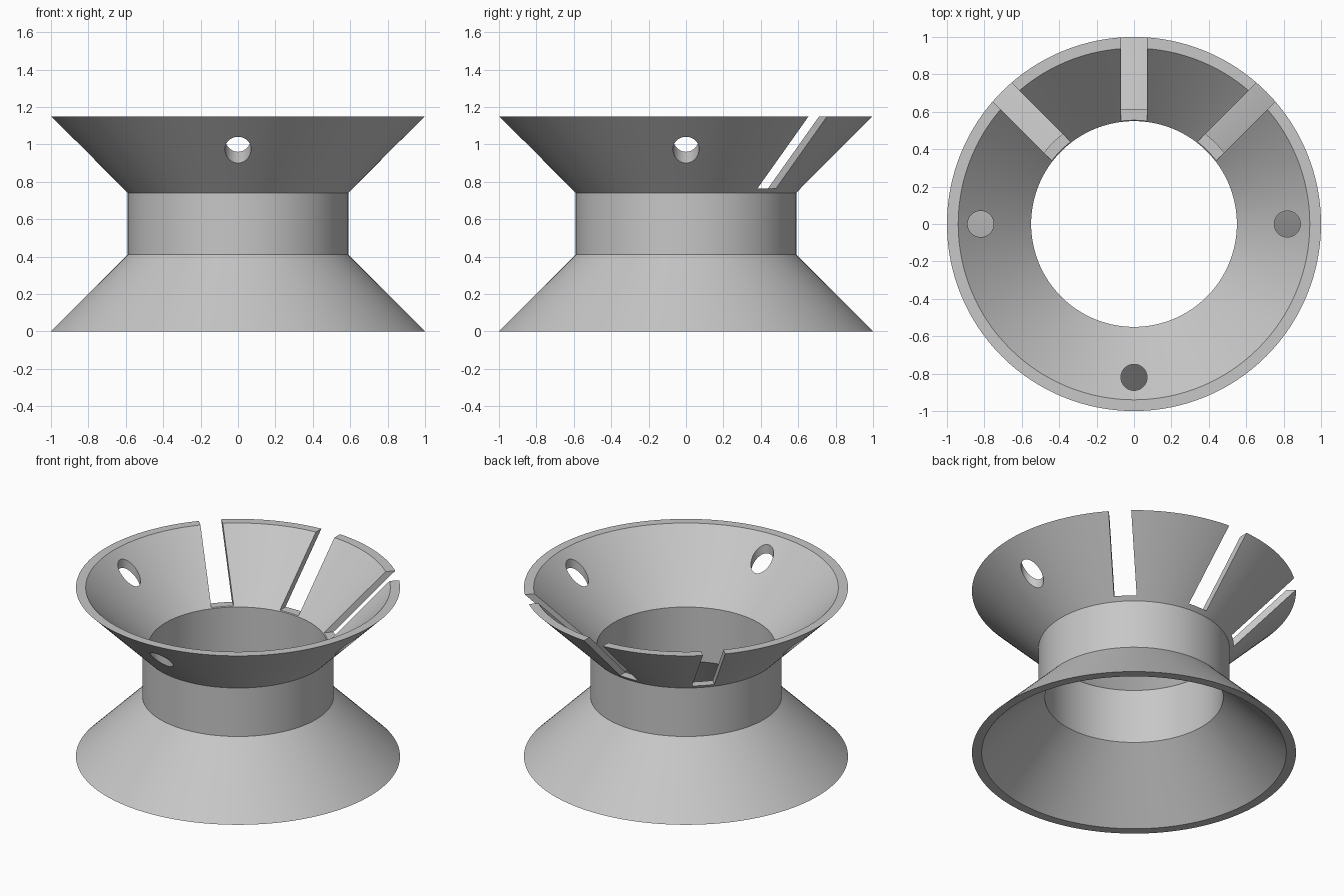
import bpy, bmesh, math
from mathutils import Matrix, Vector

cube = bpy.data.objects.get("Cube")
if cube:
    bpy.data.objects.remove(cube, do_unlink=True)

H = 1.15          # total height
SEG = 128

# Single grey material
mat = bpy.data.materials.new("plain_grey")
mat.use_nodes = True
GREY = (0.57, 0.57, 0.57, 1)
mat.diffuse_color = GREY
mat.node_tree.nodes["Principled BSDF"].inputs["Base Color"].default_value = GREY


def to_object(name, bm):
    bmesh.ops.recalc_face_normals(bm, faces=bm.faces)
    mesh = bpy.data.meshes.new(name)
    bm.to_mesh(mesh)
    bm.free()
    mesh.materials.append(mat)
    obj = bpy.data.objects.new(name, mesh)
    bpy.context.collection.objects.link(obj)
    return obj


# Double-flared spool: closed wall profile revolved around z
outer = [(1, 0), (0.59, 0.41), (0.59, H - 0.41), (1, H)]
inner = [(0.94, H), (0.55, H - 0.39), (0.55, 0.39), (0.94, 0)]
bm = bmesh.new()
rings = []
for r, z in outer + inner:
    rings.append([bm.verts.new((r * math.cos(a), r * math.sin(a), z))
                  for a in (2 * math.pi * i / SEG for i in range(SEG))])
for k, ring in enumerate(rings):
    nxt = rings[(k + 1) % len(rings)]
    for i in range(SEG):
        j = (i + 1) % SEG
        bm.faces.new((ring[i], ring[j], nxt[j], nxt[i]))
spool = to_object("flared_spool", bm)

# Cutters: three radial slots at the back, three vertical holes in the upper flare
cutters = []
for deg in (45, 90, 135):
    bm = bmesh.new()
    bmesh.ops.create_cube(bm, size=1, matrix=Matrix.Rotation(math.radians(deg), 4, 'Z')
                          @ Matrix.Translation((0.8, 0, 1.015))
                          @ Matrix.Diagonal((0.7, 0.14, 0.5, 1)))
    cutters.append(to_object("slot_cutter", bm))
for deg in (0, 180, 270):
    bm = bmesh.new()
    spot = Matrix.Rotation(math.radians(deg), 4, 'Z') @ Vector((0.82, 0, 1.0))
    bmesh.ops.create_cone(bm, cap_ends=True, segments=48, radius1=0.07, radius2=0.07,
                          depth=0.5, matrix=Matrix.Translation(spot))
    cutters.append(to_object("hole_cutter", bm))

# Cut, bake the result and drop the cutters
bpy.context.view_layer.objects.active = spool
for c in cutters:
    c.hide_render = True
    mod = spool.modifiers.new("cut", 'BOOLEAN')
    mod.operation = 'DIFFERENCE'
    mod.solver = 'EXACT'
    mod.object = c
    bpy.ops.object.modifier_apply(modifier=mod.name)
for c in cutters:
    bpy.data.objects.remove(c, do_unlink=True)

bpy.ops.object.select_all(action='DESELECT')
spool.select_set(True)
bpy.ops.object.shade_smooth_by_angle(angle=math.radians(30))
